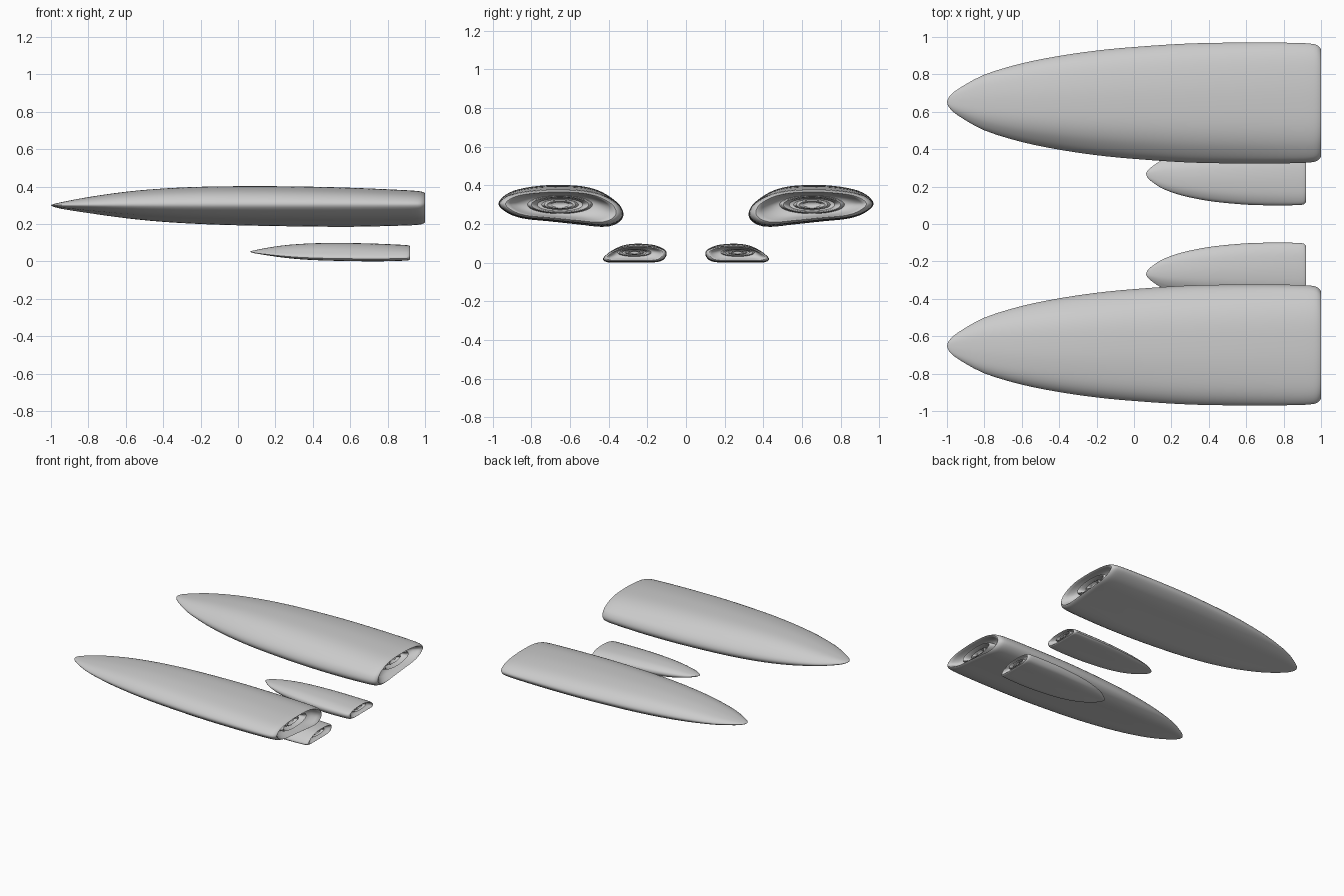
import bpy, bmesh, math
from mathutils import Vector

if "Cube" in bpy.data.objects:
    bpy.data.objects.remove(bpy.data.objects["Cube"])

N = 64


def spline(pts, steps, closed):
    """Catmull-Rom through tuples of any length."""
    n, out = len(pts), []
    for i in range(n if closed else n - 1):
        q = [pts[(i + k) % n] if closed else pts[min(max(i + k, 0), n - 1)] for k in (-1, 0, 1, 2)]
        for s in range(steps):
            t = s / steps
            out.append(tuple(0.5 * (2*b + (c-a)*t + (2*a-5*b+4*c-d)*t*t + (3*b-a-3*c+d)*t**3)
                             for a, b, c, d in zip(*q)))
    if not closed:
        out.append(pts[-1])
    return out


def resample(pts, center):
    """Pick N evenly angled points around the section."""
    rel = [(math.atan2((z - center[1]) * 2.8, y - center[0]) % math.tau, y - center[0], z - center[1])
           for y, z in pts]
    rel.sort()
    rel = [(rel[-1][0] - math.tau,) + rel[-1][1:]] + rel + [(rel[0][0] + math.tau,) + rel[0][1:]]
    out = []
    for i in range(N):
        a = math.tau * i / N
        for p, q in zip(rel, rel[1:]):
            if p[0] <= a <= q[0] and q[0] > p[0]:
                t = (a - p[0]) / (q[0] - p[0])
                out.append((p[1] + (q[1]-p[1])*t, p[2] + (q[2]-p[2])*t))
                break
    return out


def pod(name, side, x0, x1, center, section, stations, rings, ring_size):
    sec = resample(spline(section, 16, True), center)
    length, (cy, cz) = x1 - x0, center
    bm = bmesh.new()

    def add_loop(x, pts):
        return [bm.verts.new((x, side * (cy + y), cz + z)) for y, z in pts]

    loops = []
    # outer hull
    for t, w, up, dn in spline(stations, 3, False)[1:]:
        loops.append(add_loop(x0 + length * t, [(y*w, z*(up if z > 0 else dn)) for y, z in sec]))
    # recessed tail with the exhaust ring
    w, up, dn = stations[-1][1:]
    for depth, scale, blend in rings:
        pts = []
        for i, (y, z) in enumerate(sec):
            a = math.tau * i / N
            e = (ring_size[0] * math.cos(a) * scale, ring_size[1] * math.sin(a) * scale)
            h = (y * w * scale, z * (up if z > 0 else dn) * scale)
            pts.append(tuple(h[k] + (e[k] - h[k]) * blend for k in (0, 1)))
        loops.append(add_loop(x1 - depth * length / 2, pts))
    for a, b in zip(loops, loops[1:]):
        for i in range(N):
            j = (i + 1) % N
            bm.faces.new((a[i], a[j], b[j], b[i]))
    # nose tip and tail centre
    for x, loop in ((x0, loops[0]), (loops[-1][0].co.x, loops[-1])):
        tip = bm.verts.new((x, side * cy, cz))
        for i in range(N):
            bm.faces.new((loop[i], loop[(i + 1) % N], tip))
    bmesh.ops.recalc_face_normals(bm, faces=bm.faces)
    me = bpy.data.meshes.new(name)
    bm.to_mesh(me)
    bm.free()
    ob = bpy.data.objects.new(name, me)
    bpy.context.collection.objects.link(ob)
    bpy.ops.object.select_all(action='DESELECT')
    bpy.context.view_layer.objects.active = ob
    ob.select_set(True)
    bpy.ops.object.shade_smooth_by_angle(angle=math.radians(40))


# cross-sections at the widest point (y, z)
BIG = [(0.97, 0.30), (0.945, 0.345), (0.88, 0.378), (0.77, 0.397), (0.66, 0.402), (0.53, 0.395),
       (0.44, 0.37), (0.37, 0.325), (0.332, 0.28), (0.326, 0.235), (0.365, 0.198), (0.435, 0.185),
       (0.55, 0.197), (0.70, 0.213), (0.84, 0.228), (0.92, 0.255)]
SMALL = [(0.10, 0.05), (0.112, 0.07), (0.15, 0.088), (0.20, 0.096), (0.26, 0.098), (0.32, 0.091),
         (0.37, 0.071), (0.41, 0.043), (0.43, 0.018), (0.412, 0.003), (0.36, 0.001),
         (0.26, 0.001), (0.17, 0.001), (0.125, 0.01), (0.105, 0.03)]
# position along hull, width, height above and below the axis
HULL = [(0, 0, 0, 0), (0.006, 0.09, 0.06, 0.06), (0.03, 0.22, 0.17, 0.17), (0.1, 0.46, 0.43, 0.36),
        (0.2, 0.65, 0.71, 0.60), (0.3, 0.775, 0.88, 0.77), (0.4, 0.865, 0.97, 0.87),
        (0.5, 0.925, 1.0, 0.93), (0.65, 0.985, 0.99, 0.98), (0.8, 1.0, 0.92, 1.0),
        (0.93, 0.995, 0.81, 0.95), (0.98, 0.975, 0.75, 0.91), (0.995, 0.93, 0.69, 0.85),
        (1.0, 0.885, 0.64, 0.79)]
# depth, scale, blend to ellipse
TAIL = [(0.004, 0.96, 0), (0.02, 0.91, 0.1), (0.05, 0.82, 0.3), (0.075, 0.68, 0.7), (0.08, 0.6, 1),
        (0.045, 0.57, 1), (0.035, 0.53, 1), (0.045, 0.48, 1), (0.085, 0.42, 1), (0.09, 0.34, 1),
        (0.06, 0.29, 1), (0.055, 0.24, 1), (0.075, 0.17, 1), (0.08, 0.08, 1)]

for side, label in ((1, "left"), (-1, "right")):
    pod("upper_pod_" + label, side, -1, 1, (0.652, 0.30), BIG, HULL, TAIL, (0.28, 0.078))
    pod("lower_pod_" + label, side, 0.065, 0.92, (0.267, 0.052), SMALL, HULL, TAIL, (0.145, 0.034))
